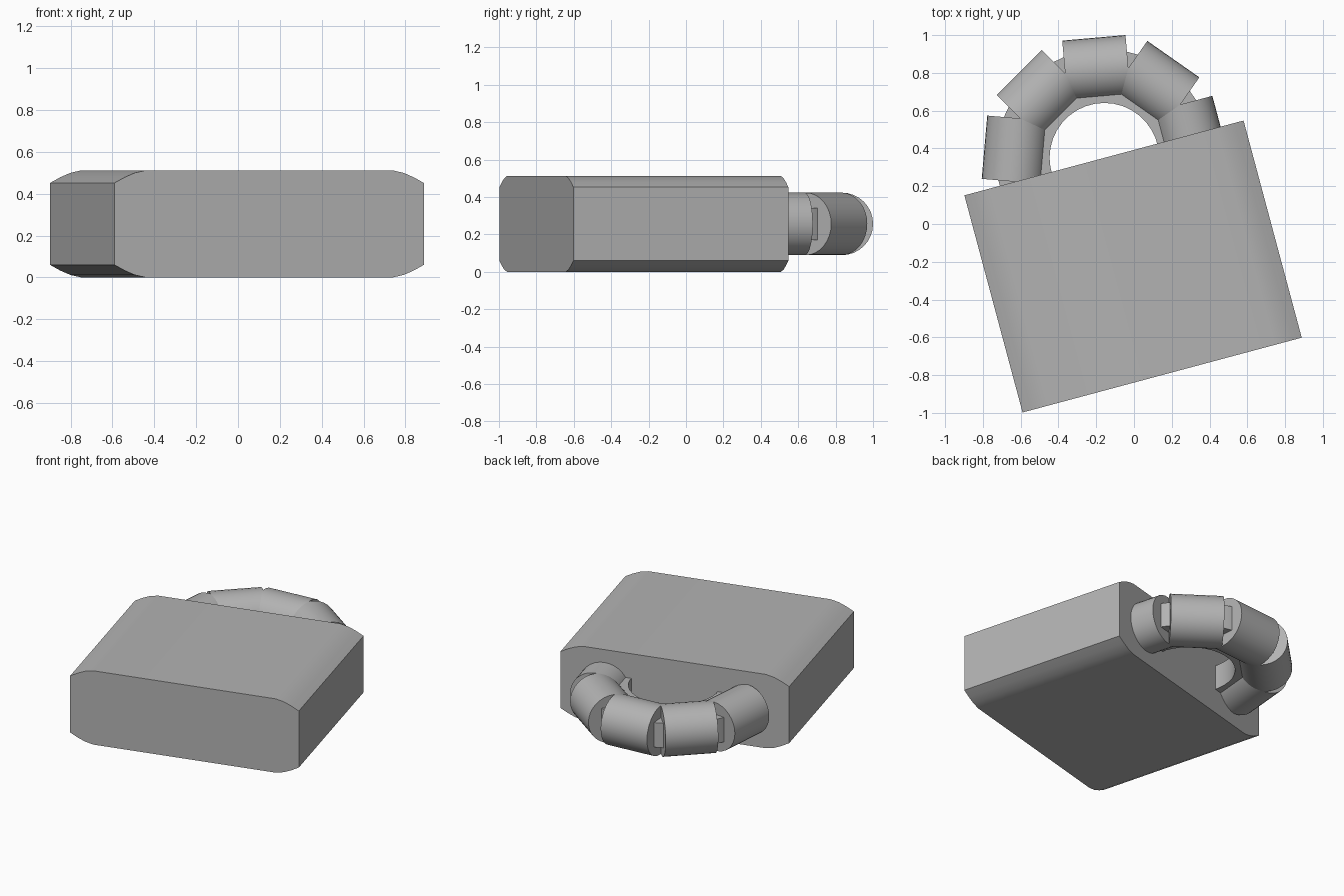
import bpy, bmesh, math
from mathutils import Matrix, Vector

if "Cube" in bpy.data.objects:
    bpy.data.objects.remove(bpy.data.objects["Cube"])

GREY = (0.45, 0.45, 0.45, 1)
mat = bpy.data.materials.new("steel grey")
mat.use_nodes = True
mat.diffuse_color = GREY
mat.node_tree.nodes["Principled BSDF"].inputs["Base Color"].default_value = GREY

MID_Z = 0.256                      # height of the shackle's centre plane
RING_CENTRE = Vector((-0.157, 0.351, MID_Z))


def finish(bm, name, location, turn=0, smooth=30):
    bmesh.ops.recalc_face_normals(bm, faces=bm.faces)
    mesh = bpy.data.meshes.new(name)
    bm.to_mesh(mesh)
    bm.free()
    mesh.materials.append(mat)
    obj = bpy.data.objects.new(name, mesh)
    obj.location = location
    obj.rotation_euler.z = turn
    bpy.context.collection.objects.link(obj)
    bpy.ops.object.select_all(action="DESELECT")
    obj.select_set(True)
    bpy.context.view_layer.objects.active = obj
    bpy.ops.object.shade_smooth_by_angle(angle=math.radians(smooth))
    return obj


# Lock body: eased-corner profile swept front to back
def lock_body(width=1.53, depth=1.19, height=0.512):
    corner = [(0, 0.06), (0.05, 0.033), (0.1, 0.012), (0.155, 0)]
    quarter = [(width / 2 - inset, height / 2 - drop) for inset, drop in corner]
    upper = quarter + [(-x, z) for x, z in reversed(quarter)]
    profile = upper + [(-x, -z) for x, z in upper]
    bm = bmesh.new()
    face = bm.faces.new([bm.verts.new((x, -depth / 2, z)) for x, z in profile])
    swept = bmesh.ops.extrude_face_region(bm, geom=[face], use_keep_orig=True)
    moved = [v for v in swept["geom"] if isinstance(v, bmesh.types.BMVert)]
    bmesh.ops.translate(bm, verts=moved, vec=(0, depth, 0))
    finish(bm, "lock_body", (-0.005, -0.225, height / 2), math.radians(15))


# Shackle core: flat ring with a rectangular section
def shackle_core(inner=0.29, outer=0.575, half=0.085, steps=36):
    bm = bmesh.new()
    section = [(inner, -half), (outer, -half), (outer, half), (inner, half)]
    loops = []
    for i in range(steps):
        a = math.tau * i / steps
        loops.append([bm.verts.new((r * math.cos(a), r * math.sin(a), z)) for r, z in section])
    for i in range(steps):
        here, there = loops[i], loops[(i + 1) % steps]
        for j in range(4):
            k = (j + 1) % 4
            bm.faces.new((here[j], here[k], there[k], there[j]))
    finish(bm, "shackle_core", RING_CENTRE)


# Shackle sleeves: straight cylinders spaced around the core
def shackle_sleeve(index, angle, radius=0.167, length=0.336):
    bm = bmesh.new()
    bmesh.ops.create_cone(bm, cap_ends=True, segments=32, radius1=radius, radius2=radius,
                          depth=length, matrix=Matrix.Rotation(math.pi / 2, 4, "X"))
    offset = Vector((math.cos(angle), math.sin(angle), 0)) * 0.47
    finish(bm, f"shackle_sleeve_{index}", RING_CENTRE + offset, angle)


lock_body()
shackle_core()
for n in range(9):
    shackle_sleeve(n + 1, math.radians(15 + 40 * n))
